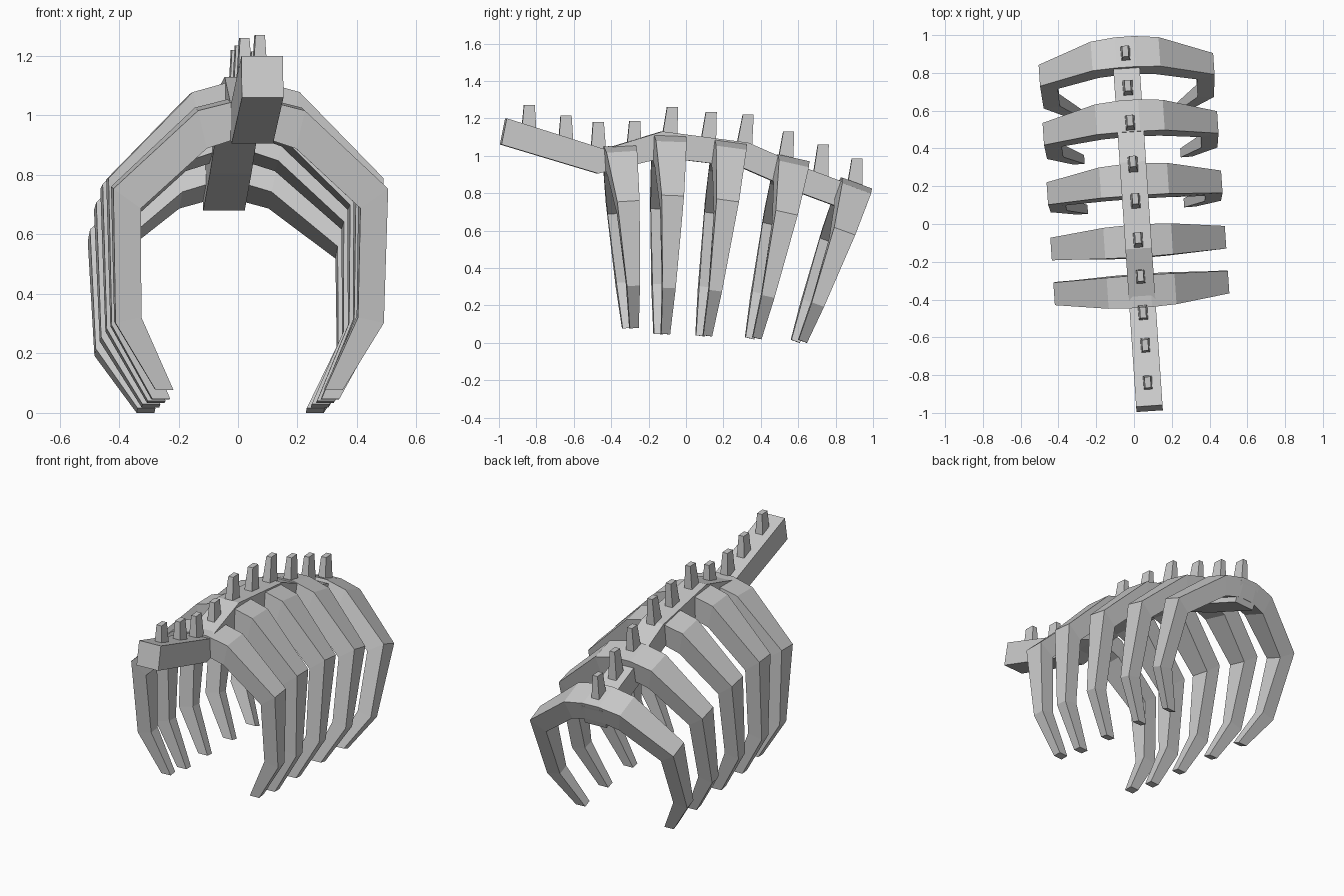
import bpy, bmesh
from math import sin, cos, radians
from mathutils import Matrix

if "Cube" in bpy.data.objects:
    bpy.data.objects.remove(bpy.data.objects["Cube"])

# whole model is turned slightly about z
TURN = Matrix.Translation((0.016, 0, 0)) @ Matrix.Rotation(radians(3.87), 4, 'Z')


def loft(name, rings):
    """Closed solid through a list of equal-length vertex rings."""
    bm = bmesh.new()
    vs = [[bm.verts.new(TURN @ Matrix.Translation(p).translation) for p in r] for r in rings]
    n = len(rings[0])
    for a, b in zip(vs, vs[1:]):
        for i in range(n):
            j = (i + 1) % n
            bm.faces.new((a[i], a[j], b[j], b[i]))
    bm.faces.new(vs[0])
    bm.faces.new(vs[-1])
    bmesh.ops.recalc_face_normals(bm, faces=bm.faces)
    me = bpy.data.meshes.new(name)
    bm.to_mesh(me)
    bm.free()
    ob = bpy.data.objects.new(name, me)
    bpy.context.collection.objects.link(ob)
    return ob


# spine beam: side stations (y top, z top, y bottom, z bottom)
W = 0.07
spine = [(-0.965, 1.20, -0.993, 1.06), (-0.44, 1.035, -0.475, 0.905),
         (-0.13, 1.13, -0.12, 0.99), (0.33, 1.07, 0.29, 0.94),
         (0.65, 0.93, 0.60, 0.805), (0.987, 0.805, 0.937, 0.68)]
loft("spine", [[(-W, yt, zt), (W, yt, zt), (W, yb, zb), (-W, yb, zb)]
               for yt, zt, yb, zb in spine])

# spine spikes: (base y, top y, top z)
spikes = [(-0.843, -0.84, 1.27), (-0.645, -0.643, 1.215), (-0.47, -0.47, 1.18),
          (-0.28, -0.275, 1.185), (-0.09, -0.073, 1.26), (0.117, 0.135, 1.235),
          (0.31, 0.333, 1.22), (0.53, 0.55, 1.13), (0.72, 0.735, 1.06), (0.90, 0.917, 0.985)]
for k, (yb, yt, zt) in enumerate(spikes):
    rings = []
    for y, z, hx, hy in ((yb, zt - 0.18, 0.027, 0.042), (yt, zt, 0.016, 0.029)):
        rings.append([(-hx, y - hy, z), (hx, y - hy, z), (hx, y + hy, z), (-hx, y + hy, z)])
    loft(f"spine_spike_{k + 1}", rings)

# rib section rows from tip to spine: outer x, outer w, inner x, inner w, half width
rows = [(0.315, 0.0, 0.255, 0.0, 0.024), (0.452, 0.24, 0.365, 0.26, 0.035),
        (0.463, 0.72, 0.37, 0.65, 0.06), (0.18, 1.0, 0.15, 0.865, 0.082),
        (0.05, 1.035, 0.05, 0.90, 0.086)]
# ribs: tip y, tip z, length, lean
ribs = [(-0.298, 0.078, 0.945, -3.5), (-0.13, 0.046, 1.03, 2.2), (0.095, 0.037, 1.015, 7.7),
        (0.36, 0.024, 0.955, 12.5), (0.605, 0.008, 0.87, 20)]
for k, (y0, z0, length, lean) in enumerate(ribs):
    s, c = sin(radians(lean)), cos(radians(lean))

    def ring(row, side):
        uo, wo, ui, wi, h = row
        pts = [(uo, wo, -h), (uo, wo, h), (ui, wi, h), (ui, wi, -h)]
        return [(side * u, y0 + w * length * s + d * c, z0 + w * length * c - d * s)
                for u, w, d in pts]

    loft(f"rib_{k + 1}", [ring(r, -1) for r in rows] + [ring(r, 1) for r in reversed(rows)])
